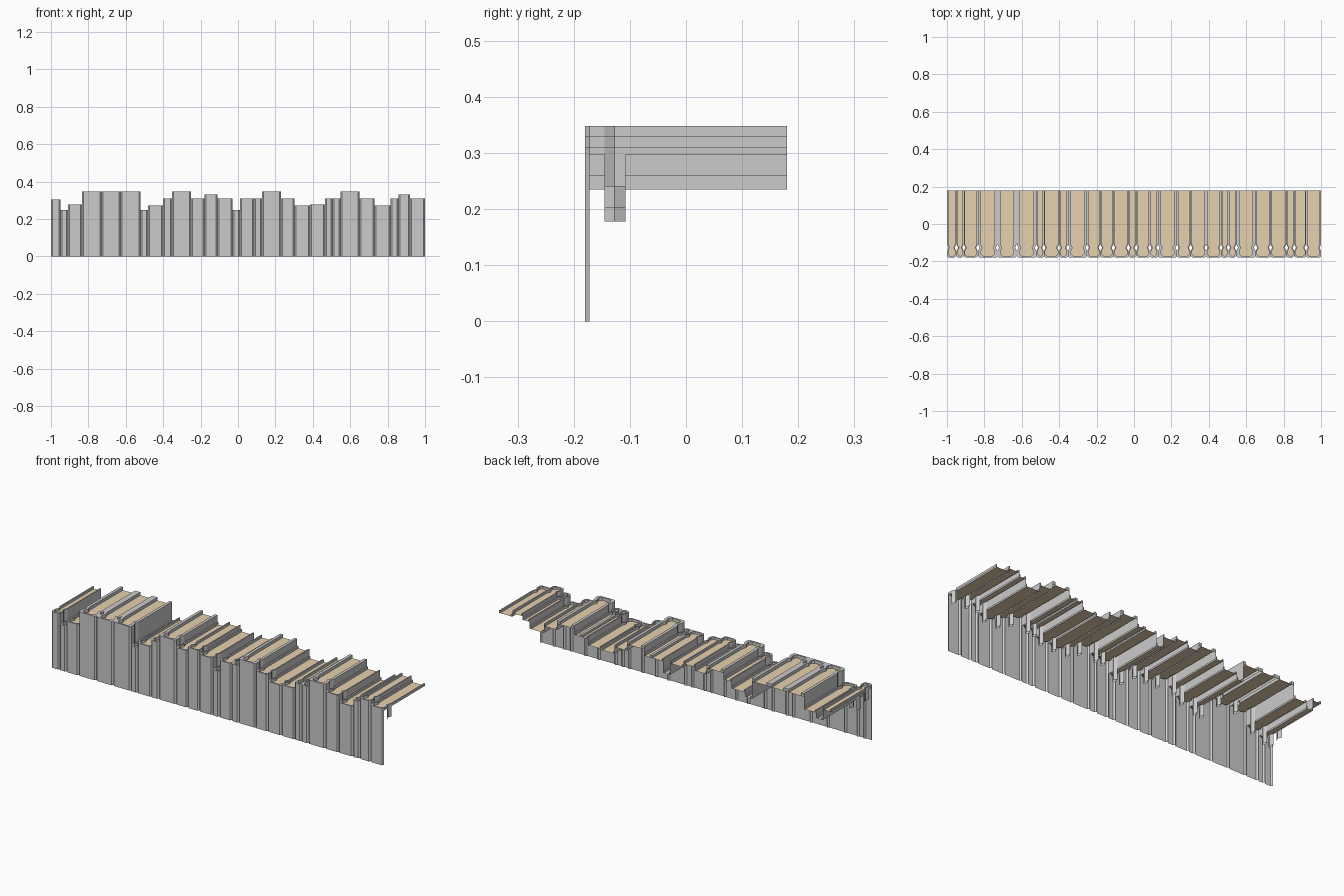
import bpy

if "Cube" in bpy.data.objects:
    bpy.data.objects.remove(bpy.data.objects["Cube"])

# Book boundaries along x and height of each book
EDGES = [-1, -.95, -.91, -.835, -.73, -.627, -.522, -.482, -.40, -.353, -.25, -.18, -.11,
         -.03, .012, .085, .128, .23, .303, .385, .465, .505, .547, .65, .73, .815, .857, .92, 1]
HEIGHTS = [.305, .248, .277, .348, .348, .348, .248, .273, .31, .348, .31, .33, .31, .248,
           .31, .31, .348, .31, .273, .277, .31, .31, .348, .31, .273, .31, .33, .31]
BACK, FRONT = .18, -.18

paper = bpy.data.materials.new("paper")
paper.diffuse_color = (.80, .64, .43, 1)
paper.use_nodes = True
paper.node_tree.nodes["Principled BSDF"].inputs["Base Color"].default_value = paper.diffuse_color


def make(name, verts, faces, material=None):
    mesh = bpy.data.meshes.new(name)
    mesh.from_pydata(verts, [], faces)
    mesh.update()
    obj = bpy.data.objects.new(name, mesh)
    bpy.context.collection.objects.link(obj)
    if material:
        mesh.materials.append(material)
    return obj


def outline(x0, x1, inset):
    """Plan of a book as an open U from back left, round the spine, to back right."""
    front = FRONT + min(inset, .009)
    c = .008 if inset == 0 else .012
    half = (x1 - x0) / 2 - inset
    mid = (x0 + x1) / 2
    right = [(half - c, front), (half, front + c), (half, -.145),
             (half - .009, -.127), (half, -.108), (half, BACK)]
    return [(mid - x, y) for x, y in reversed(right)] + [(mid + x, y) for x, y in right]


def page_level(h):
    return h - (.017 if h > .34 else .013)


def book(i):
    x0, x1, h = EDGES[i], EDGES[i + 1], HEIGHTS[i]
    board = .016 if h > .34 else .007
    outer, inner = outline(x0, x1, 0), outline(x0, x1, board)
    page = page_level(h)
    near = [HEIGHTS[j] if 0 <= j < len(HEIGHTS) else h for j in (i - 1, i + 1)]
    verts, faces = [], []

    def quad(a, b, za, zb):
        n = len(verts)
        verts.extend([(*a, za), (*b, za), (*b, zb), (*a, zb)])
        faces.append((n, n + 1, n + 2, n + 3))

    last = len(outer) - 1
    for k in range(last):
        side = min(h, near[0 if k < last / 2 else 1])
        # Spine reaches the shelf, hinge grooves hang lower, boards stop at the neighbour
        if 4 <= k <= 6:
            bottom = 0
        elif k in (1, 2, 8, 9):
            bottom = side - .07
        else:
            bottom = page_level(side)
        quad(outer[k], outer[k + 1], bottom, h)
        # Inner wall of the cover, down to the pages
        quad(inner[k + 1], inner[k], page, h)
        # Rim on top of the cover
        n = len(verts)
        verts.extend([(*outer[k], h), (*outer[k + 1], h), (*inner[k + 1], h), (*inner[k], h)])
        faces.append((n, n + 1, n + 2, n + 3))
    # Back ends of the two boards
    quad(inner[0], outer[0], page, h)
    quad(outer[-1], inner[-1], page, h)
    make(f"book_cover_{i + 1}", verts, faces)

    # Top of the page block, sunk below the cover rim
    make(f"book_pages_{i + 1}", [(*p, page) for p in inner],
         [(k, k + 1, last - k - 1, last - k) for k in range(last // 2)], paper)


for i in range(len(HEIGHTS)):
    book(i)
